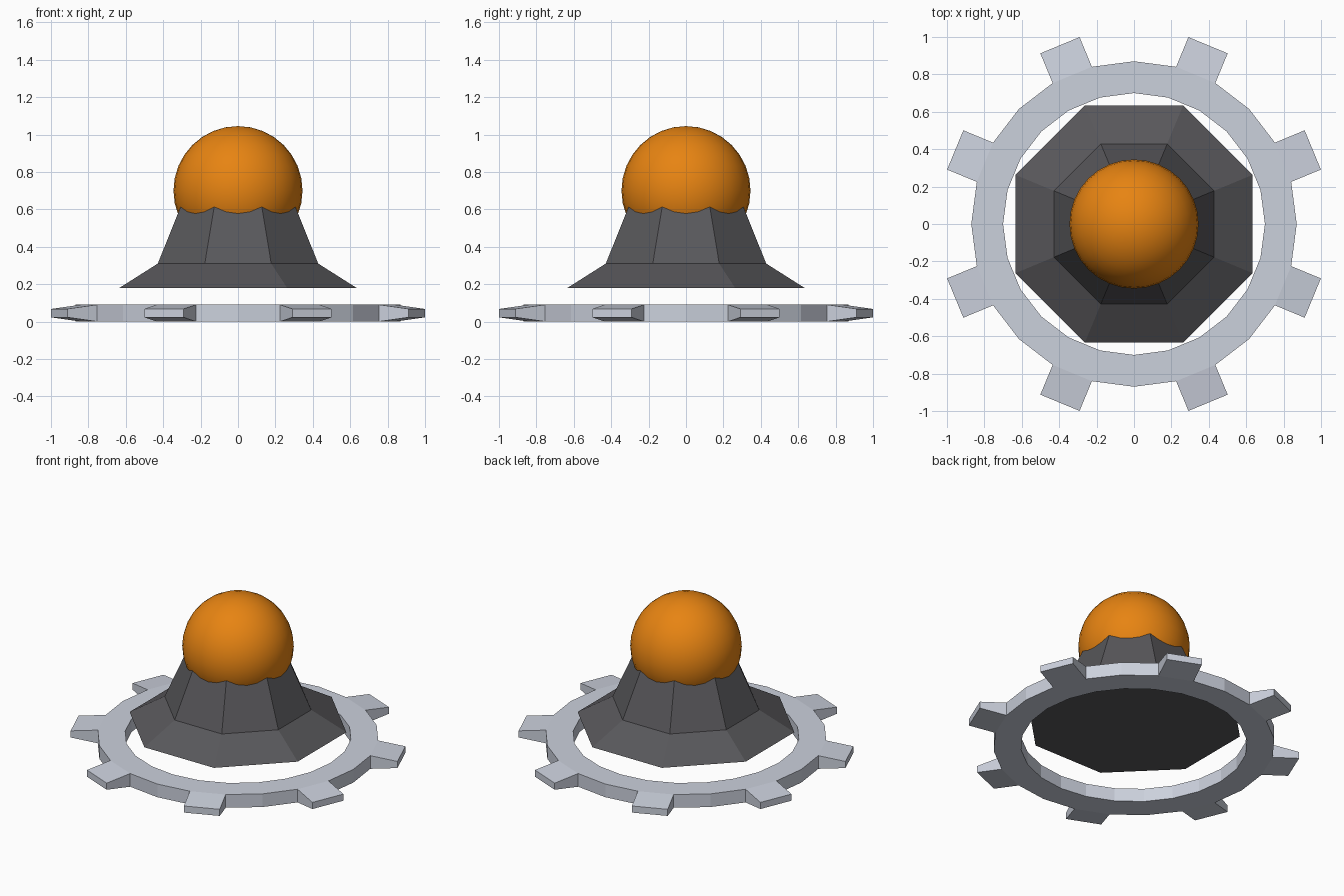
import bpy
import bmesh
from math import cos, sin, pi

cube = bpy.data.objects.get("Cube")
if cube:
    bpy.data.objects.remove(cube, do_unlink=True)


def material(name, rgb):
    mat = bpy.data.materials.new(name)
    mat.use_nodes = True
    mat.diffuse_color = (*rgb, 1)
    mat.node_tree.nodes["Principled BSDF"].inputs["Base Color"].default_value = (*rgb, 1)
    return mat


def finish(bm, name, mat):
    mesh = bpy.data.meshes.new(name)
    bm.to_mesh(mesh)
    bm.free()
    mesh.materials.append(mat)
    obj = bpy.data.objects.new(name, mesh)
    bpy.context.collection.objects.link(obj)
    return obj


def loft(profile, sides, turn=0.0, closed=False):
    """Sweep (radius, z) points round the z axis; close the loop or cap the ends."""
    bm = bmesh.new()
    angles = [turn + 2 * pi * i / sides for i in range(sides)]
    rings = [[bm.verts.new((r * cos(a), r * sin(a), z)) for a in angles]
             for r, z in profile]
    pairs = list(zip(rings, rings[1:]))
    if closed:
        pairs.append((rings[-1], rings[0]))
    else:
        bm.faces.new(rings[0])
        bm.faces.new(rings[-1])
    for low, high in pairs:
        for i in range(sides):
            j = (i + 1) % sides
            bm.faces.new((low[i], low[j], high[j], high[i]))
    bmesh.ops.recalc_face_normals(bm, faces=bm.faces[:])
    bm.normal_update()
    return bm


silver = material("silver grey", (0.60, 0.635, 0.72))
charcoal = material("charcoal", (0.098, 0.096, 0.104))
orange = material("orange", (0.80, 0.23, 0.006))

# Cog ring: flat band, with every third outer face pulled out into a tapered tooth
SIDES, OUTER, THICK = 24, 0.87, 0.09
bm = loft([(OUTER, 0), (OUTER, THICK), (0.70, THICK), (0.70, 0)], SIDES, closed=True)
step = 2 * pi / SIDES
teeth = []
for face in bm.faces:
    c = face.calc_center_median()
    if c.xy.length > 0.8 and abs(face.normal.z) < 0.5:
        if any((c.xy.normalized() - direction).length < 0.05
               for direction in [face.normal.xy]):
            for k in range(1, SIDES, 3):
                a = (k + 0.5) * step
                if c.x * cos(a) + c.y * sin(a) > 0.999 * c.xy.length:
                    teeth.append(face)
for tip in bmesh.ops.extrude_discrete_faces(bm, faces=teeth)["faces"]:
    out = tip.calc_center_median()
    out.z = 0
    out = out.normalized() * 0.172
    for v in tip.verts:
        v.co += out
        v.co.z = THICK / 2 + (v.co.z - THICK / 2) * 0.5
finish(bm, "cog_ring", silver)

# Eight-sided flared body, its top hidden inside the ball
body = loft([(0.686, 0.18), (0.464, 0.31), (0.295, 0.70)], 8, turn=pi / 8)
finish(body, "flared_body", charcoal)

# Smooth ball on top
bm = bmesh.new()
bmesh.ops.create_uvsphere(bm, u_segments=32, v_segments=16, radius=0.345)
for face in bm.faces:
    face.smooth = True
ball = finish(bm, "ball", orange)
ball.location.z = 0.70
